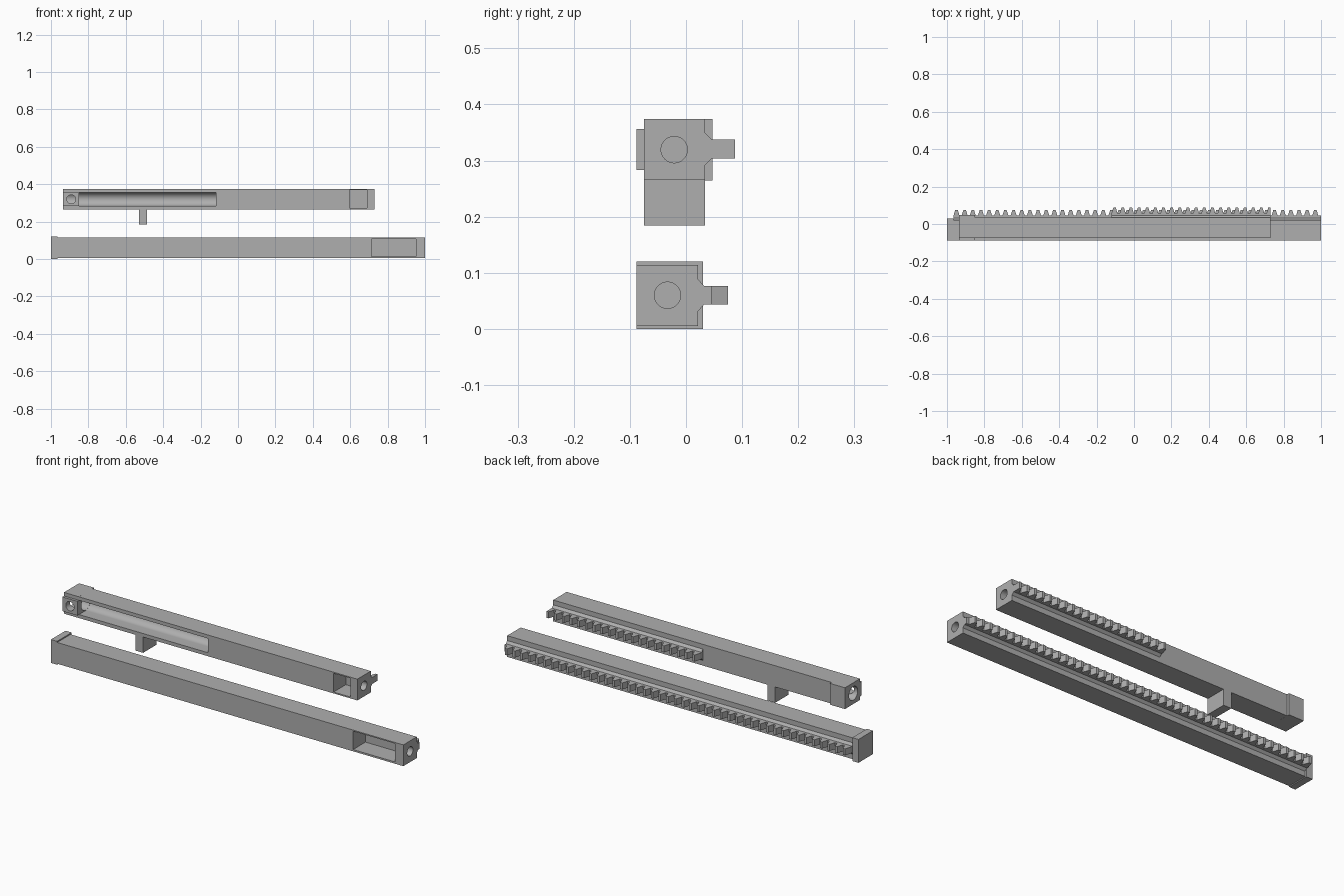
import bpy, bmesh, math
from mathutils import Vector

cube = bpy.data.objects.get("Cube")
if cube:
    bpy.data.objects.remove(cube, do_unlink=True)

grey = bpy.data.materials.new("plain grey")
grey.use_nodes = True
grey.diffuse_color = (0.43, 0.43, 0.43, 1)
grey.node_tree.nodes["Principled BSDF"].inputs["Base Color"].default_value = (0.43, 0.43, 0.43, 1)


def prism(name, points, offset):
    """Extrude a flat outline of 3D points along an offset."""
    bm = bmesh.new()
    face = bm.faces.new([bm.verts.new(p) for p in points])
    out = bmesh.ops.extrude_face_region(bm, geom=[face])
    verts = [v for v in out["geom"] if isinstance(v, bmesh.types.BMVert)]
    bmesh.ops.translate(bm, verts=verts, vec=Vector(offset))
    bmesh.ops.recalc_face_normals(bm, faces=bm.faces)
    mesh = bpy.data.meshes.new(name)
    bm.to_mesh(mesh)
    bm.free()
    mesh.materials.append(grey)
    obj = bpy.data.objects.new(name, mesh)
    bpy.context.collection.objects.link(obj)
    return obj


def box(name, x, y, z):
    pts = [(x[0], y[0], z[0]), (x[0], y[1], z[0]), (x[0], y[1], z[1]), (x[0], y[0], z[1])]
    return prism(name, pts, (x[1] - x[0], 0, 0))


def arc(cy, cz, r, start, end, steps):
    angles = [start + (end - start) * i / steps for i in range(steps + 1)]
    return [(cy + r * math.cos(a), cz + r * math.sin(a)) for a in angles]


def bore_x(name, x, cy, cz, r):
    pts = [(x[0], a, b) for a, b in arc(cy, cz, r, 0, math.tau, 40)[:-1]]
    return prism(name, pts, (x[1] - x[0], 0, 0))


def bore_y(name, y, cx, cz, r):
    pts = [(a, y[0], b) for a, b in arc(cx, cz, r, 0, math.tau, 40)[:-1]]
    return prism(name, pts, (0, y[1] - y[0], 0))


def combine(target, tool, operation):
    """Apply a boolean and throw the tool away."""
    tool.hide_render = True
    mod = target.modifiers.new("join", "BOOLEAN")
    mod.operation, mod.solver, mod.object = operation, "EXACT", tool
    bpy.ops.object.select_all(action="DESELECT")
    bpy.context.view_layer.objects.active = target
    target.select_set(True)
    bpy.ops.object.modifier_apply(modifier=mod.name)
    bpy.data.objects.remove(tool, do_unlink=True)


def finish(obj):
    bpy.ops.object.select_all(action="DESELECT")
    bpy.context.view_layer.objects.active = obj
    obj.select_set(True)
    bpy.ops.object.shade_smooth_by_angle(angle=math.radians(25))


PITCH = 0.0436


def rack(prefix, x, back, cz, neck, root, tip, first):
    """Flared rail on the back of a bar, with trapezoid teeth along it."""
    half, flare = 0.0168, 0.029
    side = [(back, flare), (neck, half), (root, half)]
    outline = [(y, cz + h) for y, h in side] + [(y, cz - h) for y, h in reversed(side)]
    prism(prefix + "_rack_rail", [(x[0], y, z) for y, z in outline], (x[1] - x[0], 0, 0))
    # teeth as one sawtooth strip
    pts = [(x[0], root - 0.004)]
    c = first
    while c - 0.006 < x[1]:
        for dx, y in ((-0.016, root), (-0.0065, tip), (0.0065, tip), (0.016, root)):
            pts.append((min(max(c + dx, x[0]), x[1]), y))
        c += PITCH
    pts.append((x[1], root - 0.004))
    clean = [p for i, p in enumerate(pts) if i == 0 or p != pts[i - 1]]
    prism(prefix + "_rack_teeth", [(px, py, cz - half) for px, py in clean], (0, 0, 2 * half))


# lower bar: beam, end stop, window and end hole
lower = box("lower_bar", (-0.98, 1.0), (-0.088, 0.021), (0.005, 0.114))
combine(lower, box("lower_stop", (-1.0, -0.965), (-0.0881, 0.03), (0, 0.12)), "UNION")
combine(lower, box("window", (0.715, 0.953), (-0.1, 0.012), (0.014, 0.108)), "DIFFERENCE")
combine(lower, bore_x("hole", (0.93, 1.02), -0.033, 0.06, 0.0235), "DIFFERENCE")
finish(lower)
rack("lower", (-0.965, 1.0), 0.021, 0.06, 0.032, 0.045, 0.075, -0.949)

# upper bar: beam, thick end with front boss
CY, CZ = -0.021, 0.3195
upper = box("upper_bar", (-0.93, 0.73), (-0.075, 0.034), (0.265, 0.374))
combine(upper, box("thick_end", (-0.935, -0.85), (-0.0751, 0.047), (0.2649, 0.3741)), "UNION")
combine(upper, box("front_boss", (-0.9351, -0.8501), (-0.0885, -0.05), (0.283, 0.356)), "UNION")

# round-bottomed channel, end bore and cross hole
channel = arc(CY, CZ, 0.0365, -math.pi / 2, math.pi / 2, 24)
channel += [(-0.1, CZ + 0.0365), (-0.1, CZ - 0.0365)]
combine(upper, prism("channel", [(-0.8499, y, z) for y, z in channel], (0.731, 0, 0)), "DIFFERENCE")
combine(upper, bore_x("end_bore", (-0.95, -0.84), CY, CZ, 0.035), "DIFFERENCE")
combine(upper, bore_y("cross_hole", (-0.1, CY), -0.892, CZ, 0.0235), "DIFFERENCE")

# window and hole at the other end
combine(upper, box("window", (0.595, 0.69), (-0.1, 0.024), (0.272, 0.368)), "DIFFERENCE")
combine(upper, bore_x("hole", (0.67, 0.75), CY, CZ, 0.0235), "DIFFERENCE")
finish(upper)
rack("upper", (-0.12, 0.73), 0.034, CZ + 0.001, 0.046, 0.057, 0.0875, -0.104)

# peg under the upper bar
box("peg", (-0.53, -0.486), (-0.075, 0.034), (0.184, 0.265))
